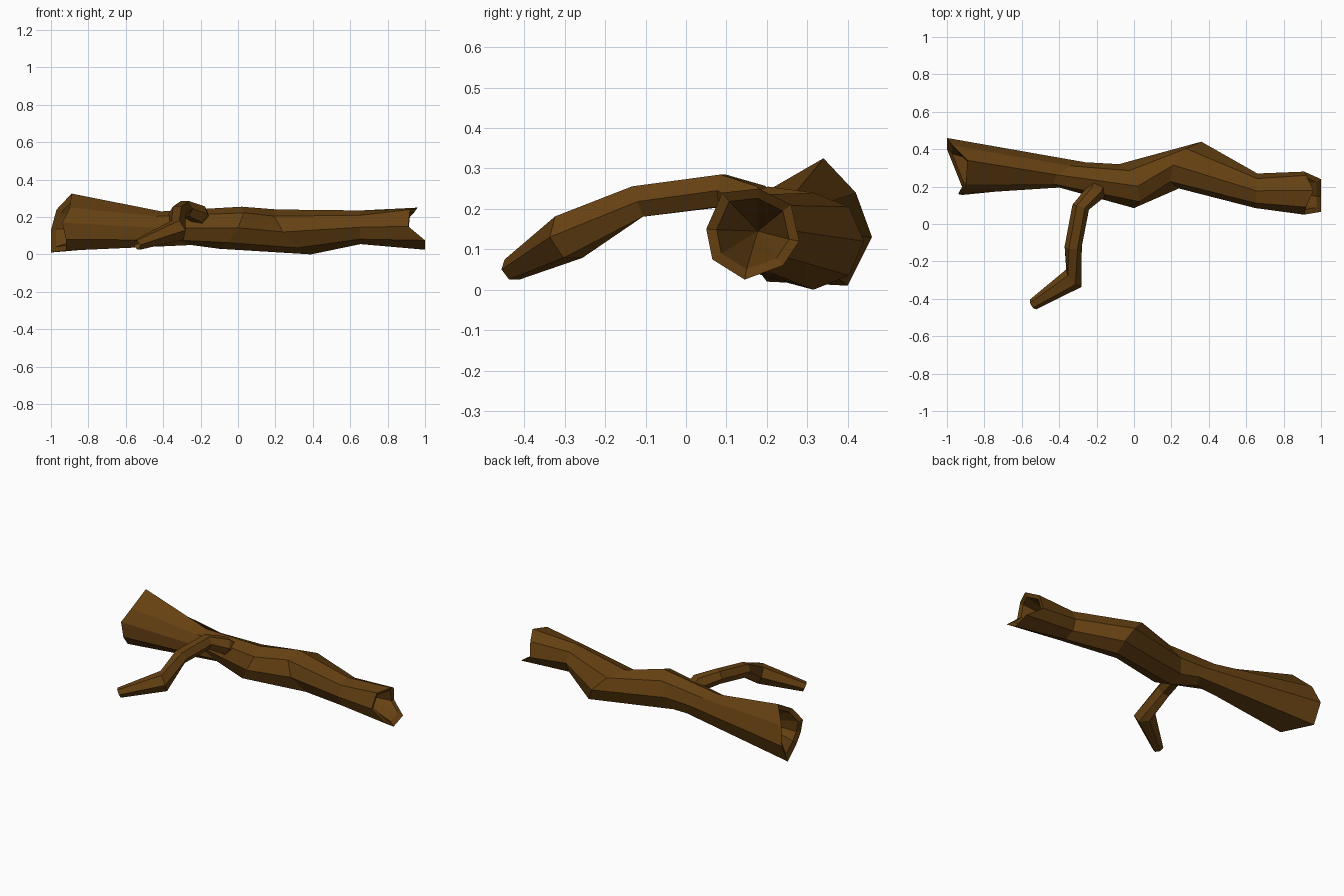
import bpy, bmesh, math
from mathutils import Vector

if "Cube" in bpy.data.objects:
    bpy.data.objects.remove(bpy.data.objects["Cube"])

bark = bpy.data.materials.new("brown bark")
bark.diffuse_color = (0.13, 0.052, 0.006, 1)
bark.use_nodes = True
bark.node_tree.nodes["Principled BSDF"].inputs["Base Color"].default_value = bark.diffuse_color


def loft(name, rings, hollow_start, hollow_end):
    """Skin a list of rings; each end gets a rim and a cone-shaped hollow."""
    bm = bmesh.new()
    n = len(rings[0])

    def centre(r):
        return sum((Vector(p) for p in r), Vector()) / n

    def hollow(r, nxt, rim, depth):
        c = centre(r)
        d = (centre(nxt) - c).normalized()
        inner = [c + (Vector(p) - c) * rim + d * 0.015 for p in r]
        return inner, c + d * depth

    first, tip_a = hollow(rings[0], rings[1], *hollow_start)
    last, tip_b = hollow(rings[-1], rings[-2], *hollow_end)
    loops = [[bm.verts.new(p) for p in r] for r in [first] + rings + [last]]
    for a, b in zip(loops, loops[1:]):
        for i in range(n):
            j = (i + 1) % n
            bm.faces.new((a[i], a[j], b[j], b[i]))
    for loop, tip in ((loops[0], tip_a), (loops[-1], tip_b)):
        t = bm.verts.new(tip)
        for i in range(n):
            bm.faces.new((loop[i], loop[(i + 1) % n], t))
    bmesh.ops.recalc_face_normals(bm, faces=bm.faces)
    me = bpy.data.meshes.new(name)
    bm.to_mesh(me)
    bm.free()
    me.materials.append(bark)
    ob = bpy.data.objects.new(name, me)
    bpy.context.collection.objects.link(ob)
    return ob


def ring(back, front, zlo, zhi, shear=0.0, n=8):
    """Tilted oval section between a back and a front point (x, y)."""
    pts = []
    for i in range(n):
        a = 2 * math.pi * i / n
        c, s = math.cos(a), math.sin(a)
        x = (back[0] + front[0]) / 2 + (back[0] - front[0]) / 2 * c - shear * s
        y = (back[1] + front[1]) / 2 + (back[1] - front[1]) / 2 * c
        pts.append((x, y, (zlo + zhi) / 2 + (zhi - zlo) / 2 * s))
    return pts


# trunk: broken ends given point by point, middle sections as ovals
left_end = [(-1, .46, .13), (-.97, .42, .24), (-.89, .34, .325), (-.90, .21, .25),
            (-.94, .16, .17), (-.92, .155, .08), (-.92, .20, .02), (-1, .40, .01)]
right_end = [(.91, .28, .12), (.92, .26, .21), (.96, .18, .25), (.92, .09, .24),
             (.91, .05, .15), (1, .065, .075), (1, .145, .025), (1, .24, .06)]
loft("trunk", [
    left_end,
    ring((-.26, .33), (-.40, .195), .05, .23, .08),
    ring((-.08, .32), (0, .085), .03, .255, -.06),
    ring((.36, .44), (.24, .19), 0, .24, .09),
    ring((.66, .27), (.65, .085), .055, .235),
    right_end], (.78, .3), (.78, .3))


def section(p, direction, r, n=6):
    """Round section of the branch across the given direction."""
    d = Vector(direction).normalized()
    u = d.cross(Vector((0, 0, 1))).normalized()
    v = u.cross(d)
    return [Vector(p) + (u * math.cos(2 * math.pi * i / n)
                         + v * math.sin(2 * math.pi * i / n)) * r for i in range(n)]


# branch: starts inside the trunk, arches over and bends at the knee
loft("branch", [
    section((-.18, .23, .15), (-.25, -.8, .6), .055),
    section((-.21, .165, .215), (-.4, -.8, .45), .054),
    section((-.285, .09, .245), (-.3, -1, .05), .046),
    section((-.325, -.12, .218), (0, -1, -.35), .046),
    section((-.322, -.29, .130), (-.75, -.65, -.3), .062),
    section((-.54, -.43, .05), (-.8, -.5, -.4), .031)],
    (.7, .03), (.7, .05))
